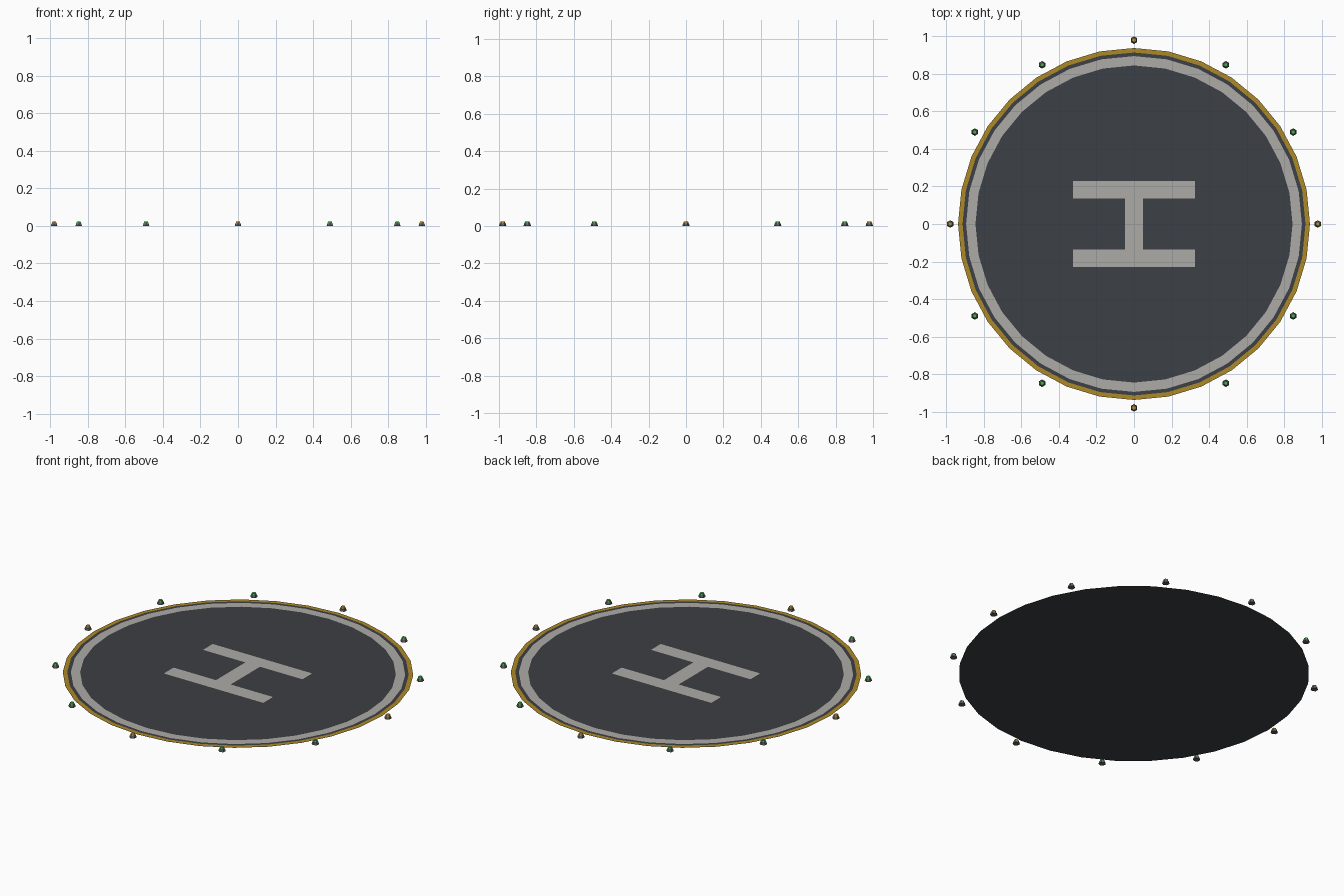
import bpy, math

if "Cube" in bpy.data.objects:
    bpy.data.objects.remove(bpy.data.objects["Cube"])

SIDES = 32

def material(name, rgb):
    m = bpy.data.materials.new(name)
    m.diffuse_color = (*rgb, 1)
    m.use_nodes = True
    m.node_tree.nodes["Principled BSDF"].inputs["Base Color"].default_value = m.diffuse_color
    return m

def mesh_object(name, verts, faces, mat):
    me = bpy.data.meshes.new(name)
    me.from_pydata(verts, [], faces)
    me.materials.append(mat)
    ob = bpy.data.objects.new(name, me)
    bpy.context.collection.objects.link(ob)
    return ob

def circle(r, z, n, cx=0, cy=0):
    # first corner points towards +y
    return [(cx + r * math.sin(-2 * math.pi * i / n),
             cy + r * math.cos(2 * math.pi * i / n), z) for i in range(n)]

def flat_ring(name, outer, inner, z, mat):
    n = SIDES
    faces = [(i, (i + 1) % n, n + (i + 1) % n, n + i) for i in range(n)]
    return mesh_object(name, circle(outer, z, n) + circle(inner, z, n), faces, mat)

def frustum(name, cx, cy, r0, r1, z0, z1, mat):
    n = 6
    faces = [(i, (i + 1) % n, n + (i + 1) % n, n + i) for i in range(n)]
    faces += [tuple(reversed(range(n))), tuple(range(n, 2 * n))]
    return mesh_object(name, circle(r0, z0, n, cx, cy) + circle(r1, z1, n, cx, cy), faces, mat)

asphalt = material("asphalt", (0.045, 0.05, 0.058))
paint = material("white_paint", (0.42, 0.41, 0.38))
yellow = material("yellow_paint", (0.42, 0.25, 0.02))
metal = material("lamp_metal", (0.12, 0.12, 0.12))
green = material("green_lens", (0.08, 0.4, 0.1))
amber = material("amber_lens", (0.5, 0.3, 0.05))

# landing surface and painted rings
mesh_object("pad_surface", circle(0.938, 0, SIDES), [tuple(range(SIDES))], asphalt)
flat_ring("edge_ring", 0.938, 0.914, 0.002, yellow)
flat_ring("touchdown_ring", 0.895, 0.845, 0.002, paint)

# central landing marking: two bars joined by a web, as one flat outline
quarter = [(0.325, 0.228), (0.325, 0.137), (0.048, 0.137)]
outline = (quarter + [(x, -y) for x, y in reversed(quarter)]
           + [(-x, -y) for x, y in quarter] + [(-x, y) for x, y in reversed(quarter)])
mesh_object("landing_marking", [(x, y, 0.002) for x, y in outline],
            [tuple(reversed(range(len(outline))))], paint)

# perimeter lamps, amber on the four main axes
for k in range(12):
    a = math.radians(30 * k)
    x, y = 0.98 * math.cos(a), 0.98 * math.sin(a)
    frustum(f"lamp_base_{k}", x, y, 0.02, 0.016, 0, 0.013, metal)
    frustum(f"lamp_lens_{k}", x, y, 0.015, 0.011, 0.013, 0.024, amber if k % 3 == 0 else green)
